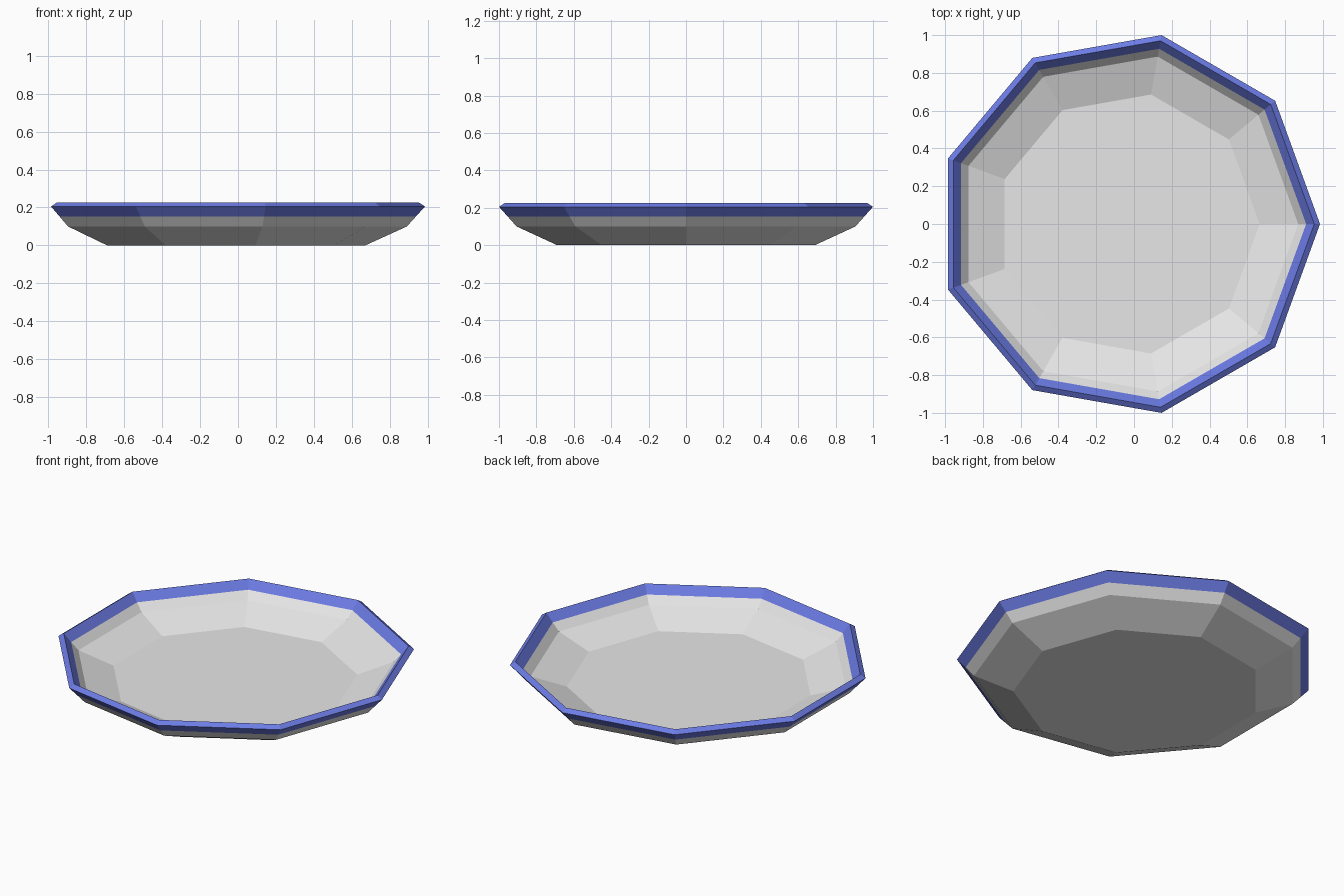
import bpy, bmesh, math

if "Cube" in bpy.data.objects:
    bpy.data.objects.remove(bpy.data.objects["Cube"])

SIDES = 9
R = 1.0154                                   # outer radius at the widest edge
CX = -R * (1 - math.cos(math.pi / SIDES)) / 2  # centres the odd-sided outline


def material(name, rgb):
    m = bpy.data.materials.new(name)
    m.diffuse_color = (*rgb, 1)
    m.use_nodes = True
    m.node_tree.nodes["Principled BSDF"].inputs["Base Color"].default_value = m.diffuse_color
    return m


# Closed cross-section (radius, height), from underside round the rim to the floor
profile = [(0.70, 0.0), (0.92, 0.10), (0.968, 0.153), (R, 0.205),
           (0.985, 0.225), (0.942, 0.176), (0.90, 0.131), (0.696, 0.06)]
BLUE_BANDS = (2, 3, 4)                       # bands that form the painted rim

bm = bmesh.new()
rings = []
for r, z in profile:
    rings.append([bm.verts.new((CX + r * math.cos(2 * math.pi * i / SIDES),
                                r * math.sin(2 * math.pi * i / SIDES), z))
                  for i in range(SIDES)])

# Walls
for b in range(len(rings) - 1):
    lo, hi = rings[b], rings[b + 1]
    for i in range(SIDES):
        j = (i + 1) % SIDES
        f = bm.faces.new((lo[i], lo[j], hi[j], hi[i]))
        f.material_index = 1 if b in BLUE_BANDS else 0

# Underside and inner floor
bm.faces.new(rings[0][::-1])
bm.faces.new(rings[-1])
bmesh.ops.recalc_face_normals(bm, faces=bm.faces)

mesh = bpy.data.meshes.new("plate")
bm.to_mesh(mesh)
bm.free()
mesh.materials.append(material("white glaze", (0.8, 0.8, 0.8)))
mesh.materials.append(material("blue rim", (0.15, 0.2, 0.78)))
plate = bpy.data.objects.new("plate", mesh)
bpy.context.collection.objects.link(plate)
